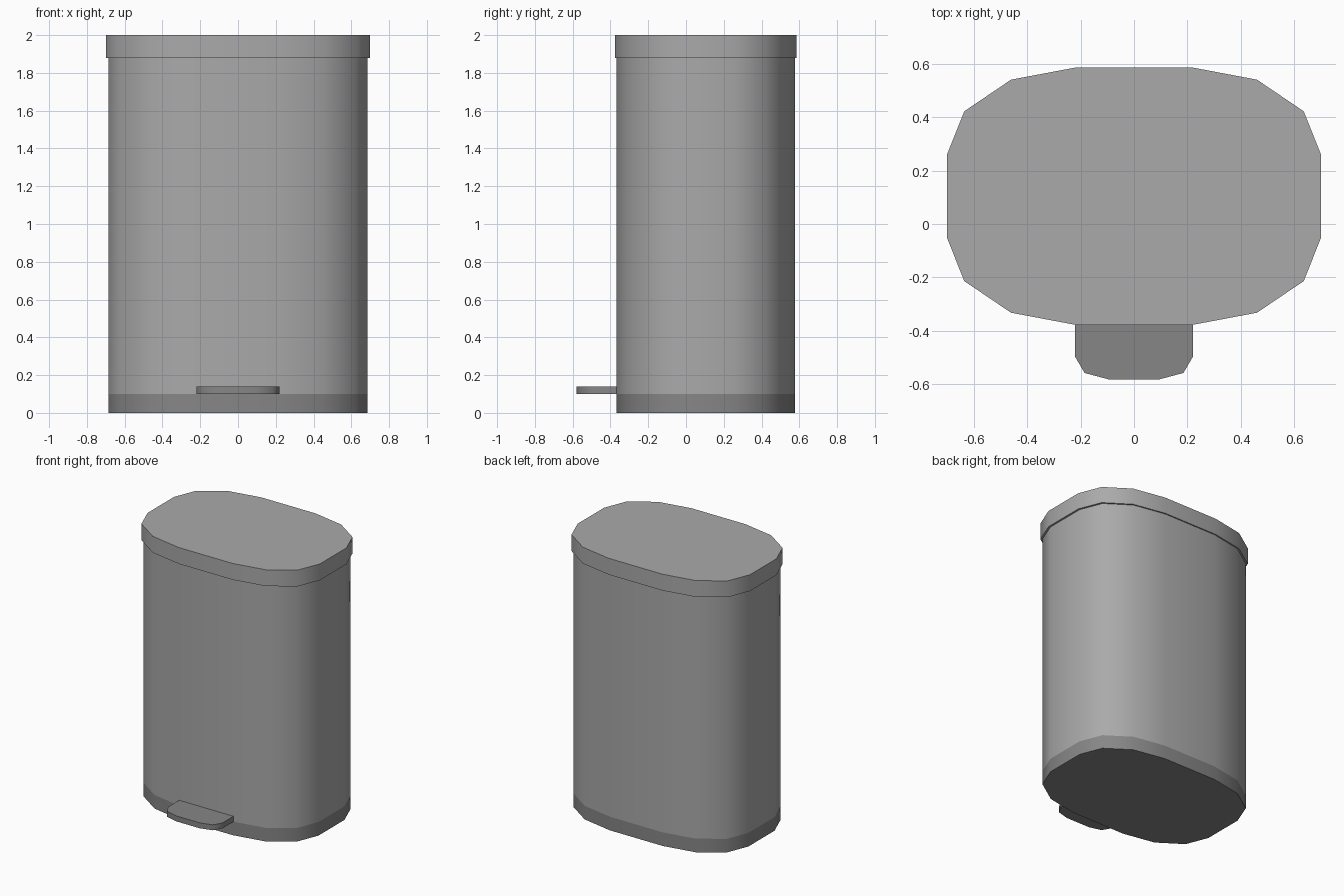
import bpy, bmesh, math

if "Cube" in bpy.data.objects:
    bpy.data.objects.remove(bpy.data.objects["Cube"])

CY = 0.104  # centre of the bin outline in y


def grey(name, value):
    mat = bpy.data.materials.new(name)
    mat.diffuse_color = (value, value, value, 1)
    mat.use_nodes = True
    mat.node_tree.nodes["Principled BSDF"].inputs["Base Color"].default_value = mat.diffuse_color
    return mat


def prism(name, outline, z0, z1, mat):
    """Extrude a closed counter-clockwise outline from z0 to z1."""
    bm = bmesh.new()
    face = bm.faces.new([bm.verts.new((x, y, z0)) for x, y in outline])
    top = bmesh.ops.extrude_face_region(bm, geom=[face], use_keep_orig=True)
    for v in top["geom"]:
        if isinstance(v, bmesh.types.BMVert):
            v.co.z = z1
    bmesh.ops.recalc_face_normals(bm, faces=bm.faces)
    mesh = bpy.data.meshes.new(name)
    bm.to_mesh(mesh)
    bm.free()
    mesh.materials.append(mat)
    obj = bpy.data.objects.new(name, mesh)
    bpy.context.collection.objects.link(obj)
    bpy.ops.object.select_all(action='DESELECT')
    obj.select_set(True)
    bpy.context.view_layer.objects.active = obj
    bpy.ops.object.shade_smooth_by_angle(angle=math.radians(60))
    return obj


def bin_outline(half_x, half_y):
    """Sixteen-sided rounded outline mirrored from one quarter."""
    quarter = [(1.0, 0.32), (0.907, 0.66), (0.657, 0.906), (0.314, 1.0)]
    q = [(x * half_x, y * half_y) for x, y in quarter]
    right = [(x, -y) for x, y in reversed(q)] + q
    ring = right + [(-x, y) for x, y in q[::-1]] + [(-x, -y) for x, y in q]
    return [(x, y + CY) for x, y in ring]


steel = grey("steel_grey", 0.40)
dark = grey("dark_grey", 0.24)

# Base, body and the slightly wider lid
prism("base", bin_outline(0.686, 0.472), 0.0, 0.10, dark)
prism("body", bin_outline(0.686, 0.472), 0.10, 1.88, steel)
prism("lid", bin_outline(0.70, 0.481), 1.88, 2.0, steel)

# Foot pedal
half = [(0.095, -0.581), (0.185, -0.557), (0.22, -0.497), (0.22, -0.36)]
prism("pedal", half + [(-x, y) for x, y in half[::-1]], 0.10, 0.14, dark)
